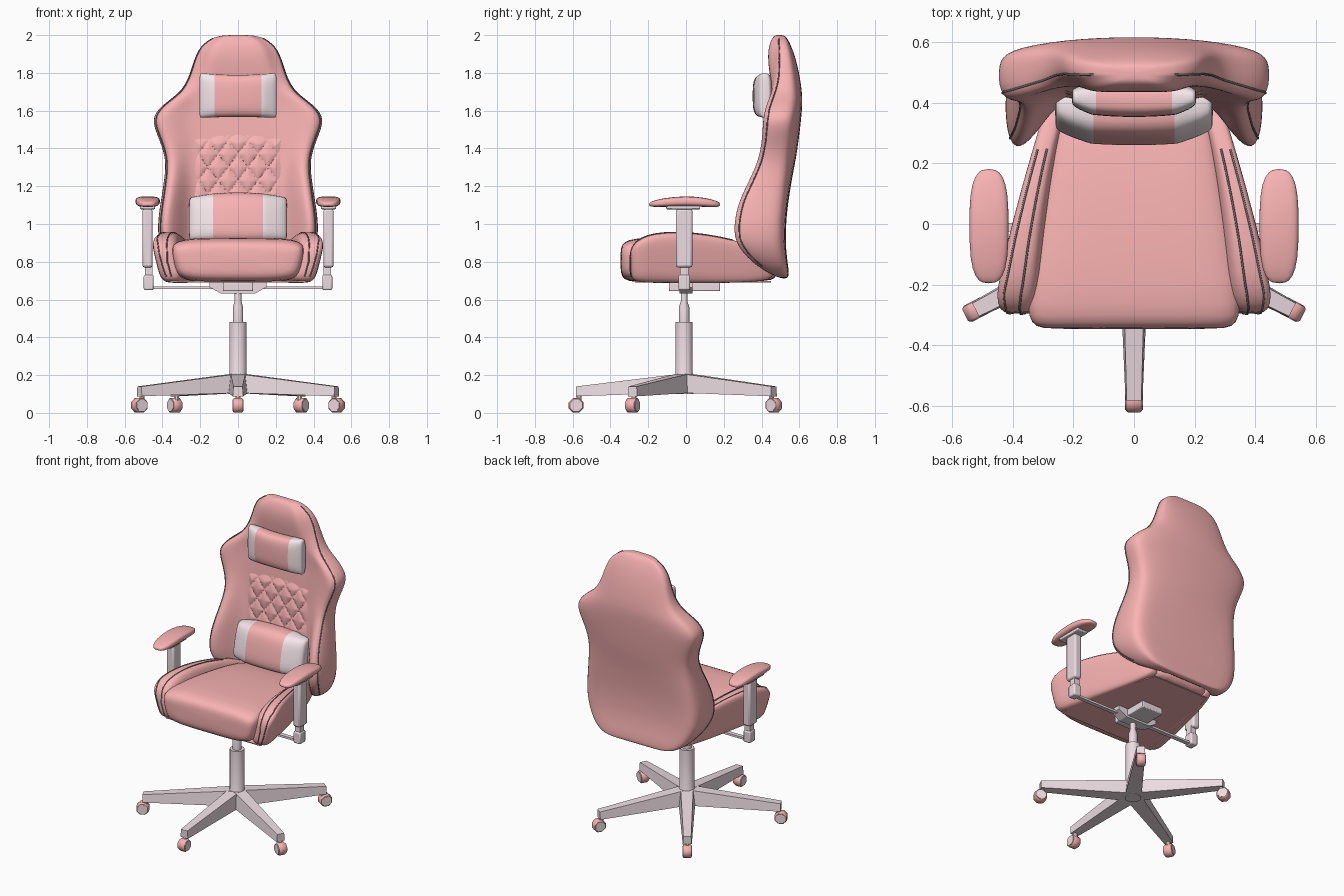
import bpy, bmesh, math
from mathutils import Vector, Matrix

if "Cube" in bpy.data.objects:
    bpy.data.objects.remove(bpy.data.objects["Cube"])


def material(name, rgb):
    m = bpy.data.materials.new(name)
    m.diffuse_color = (*rgb, 1)
    m.use_nodes = True
    m.node_tree.nodes["Principled BSDF"].inputs["Base Color"].default_value = m.diffuse_color
    return m


PINK = material("pink_leather", (0.95, 0.45, 0.45))
PALE = material("pale_plastic", (0.84, 0.72, 0.76))
WHITE = material("white_fabric", (0.92, 0.80, 0.83))
DARK = material("grey_piping", (0.2, 0.21, 0.21))


def finish(name, bm, mat, subsurf=0, mirror=False, bevel=0, smooth=40):
    bmesh.ops.recalc_face_normals(bm, faces=bm.faces[:])
    me = bpy.data.meshes.new(name)
    bm.to_mesh(me)
    bm.free()
    ob = bpy.data.objects.new(name, me)
    bpy.context.collection.objects.link(ob)
    me.materials.append(mat)
    if bevel:
        b = ob.modifiers.new("bevel", 'BEVEL')
        b.width, b.segments = bevel, 2
    if subsurf:
        s = ob.modifiers.new("subsurf", 'SUBSURF')
        s.levels = s.render_levels = subsurf
    if mirror:
        ob.modifiers.new("mirror", 'MIRROR')
    if smooth:
        me.shade_smooth() if subsurf else me.set_sharp_from_angle(angle=math.radians(smooth))
    return ob


def loft(name, rings, mat, **kw):
    bm = bmesh.new()
    rows = [[bm.verts.new(p) for p in r] for r in rings]
    n = len(rows[0])
    for a, b in zip(rows, rows[1:]):
        for i in range(n):
            bm.faces.new((a[i], a[(i + 1) % n], b[(i + 1) % n], b[i]))
    bm.faces.new(rows[0])
    bm.faces.new(rows[-1])
    return finish(name, bm, mat, **kw)


def ring(axis, p, a0, a1, b0, b1, e=0.45, taper=1, lean=0, n=20):
    """Rounded-box section across the x or y axis."""
    out = []
    for k in range(n):
        t = 2 * math.pi * (k + 0.5) / n
        c, s = math.cos(t), math.sin(t)
        u = math.copysign(abs(c) ** e, c)
        v = math.copysign(abs(s) ** e, s)
        a, b = (a0 + a1) / 2 + (a1 - a0) / 2 * u, (b0 + b1) / 2 + (b1 - b0) / 2 * v
        if axis == 'y':
            out.append(Vector((a * (taper + (1 - taper) * (v + 1) / 2), p, b)))
        else:
            out.append(Vector((p, a + lean * v, b)))
    return out


def box(name, c, s, mat=PALE, **kw):
    bm = bmesh.new()
    bmesh.ops.create_cube(bm, size=1, matrix=Matrix.Translation(c) @ Matrix.Diagonal((*s, 1)))
    return finish(name, bm, mat, **kw)


def lathe(name, profile, n, mat, matrix=Matrix(), **kw):
    rings = [[matrix @ Vector((r * math.cos(2 * math.pi * (k + .5) / n),
                               r * math.sin(2 * math.pi * (k + .5) / n), z)) for k in range(n)]
             for r, z in profile]
    ob = loft(name, rings, mat, **kw)
    ob.data.shade_smooth()
    ob.data.set_sharp_from_angle(angle=math.radians(40))
    return ob


def piping(name, points, target, radius=0.0035):
    """Cord laid on the surface of the target part."""
    ev = target.evaluated_get(bpy.context.evaluated_depsgraph_get())
    hits = [ev.closest_point_on_mesh(p) for p in points]
    pts = [h[1] + h[2] * .001 for h in hits]
    for side, sg in (("right", 1), ("left", -1)):
        cu = bpy.data.curves.new(name, 'CURVE')
        cu.dimensions, cu.bevel_depth, cu.bevel_resolution = '3D', radius, 1
        sp = cu.splines.new('POLY')
        sp.points.add(len(pts) - 1)
        for q, p in zip(sp.points, pts):
            q.co = (sg * p.x, p.y, p.z, 1)
        cu.materials.append(DARK)
        bpy.context.collection.objects.link(bpy.data.objects.new(f"{name}_{side}", cu))


def dense(pts, n=5):
    pts = [Vector(p) for p in pts]
    return [a.lerp(b, i / n) for a, b in zip(pts, pts[1:]) for i in range(n)] + [pts[-1]]


# star base: legs with casters
HUB = Vector((0, -0.01, 0))
for i, (x, y) in enumerate([(0, -.582), (.522, -.283), (-.522, -.283), (.335, .465), (-.335, .465)]):
    d = Vector((x, y, 0)) - HUB
    u = d.normalized()
    t = Vector((-u.y, u.x, 0))
    sect = lambda o, wt, wb, z0, z1: [o + t * wb + Vector((0, 0, z0)), o + t * wt + Vector((0, 0, z1)),
                                      o - t * wt + Vector((0, 0, z1)), o - t * wb + Vector((0, 0, z0))]
    loft(f"base_leg_{i}", [sect(HUB, .04, .055, .105, .208), sect(HUB + u * .06, .038, .05, .105, .202),
                           sect(HUB + d, .024, .028, .088, .14)], PALE, smooth=0)
    M = Matrix.Translation((x, y, .04)) @ t.to_track_quat('Z', 'Y').to_matrix().to_4x4()
    lathe(f"caster_wheel_{i}", [(.036, -.027), (.042, -.02), (.042, .02), (.036, .027)], 8, PINK, M)
    lathe(f"caster_cap_{i}", [(.033, -.03), (.033, .03)], 8, PALE, M)
    lathe(f"caster_stem_{i}", [(.014, .05), (.014, .1)], 8, PALE, Matrix.Translation(Vector((x, y, 0)) - u * .015))

# gas column and tilt mechanism
lathe("gas_column", [(.05, .1), (.05, .2), (.046, .21), (.046, .48), (.028, .48), (.028, .56), (.018, .59), (.018, .68)],
      16, PALE, Matrix.Translation(HUB))
box("tilt_plate", (0, .045, .667), (.16, .27, .045), bevel=.005)
loft("tilt_bracket", [[Vector((sx * w, sy * .035, z)) for sx, sy in ((1, 1), (-1, 1), (-1, -1), (1, -1))]
                      for w, z in ((.09, .632), (.15, .665), (.15, .695))], PALE, smooth=0)
box("arm_crossbar", (0, -.01, .662), (.96, .028, .014))

# armrests
box("arm_foot", (.473, -.01, .69), (.052, .062, .08), bevel=.008, mirror=True)
box("arm_neck", (.473, -.01, .75), (.04, .045, .06), mirror=True)
box("arm_post", (.479, -.01, .925), (.054, .088, .31), bevel=.012, mirror=True)
box("arm_pad_plate", (.479, -.015, 1.088), (.08, .18, .02), bevel=.005, mirror=True)
loft("arm_pad", [ring('y', y, .478 - w, .478 + w, z0, z1, .6, n=16) for y, w, z0, z1 in [
    (-.196, .022, 1.096, 1.112), (-.178, .045, 1.09, 1.122), (-.12, .064, 1.09, 1.138), (0, .066, 1.095, 1.15),
    (.1, .064, 1.09, 1.14), (.16, .048, 1.088, 1.124), (.182, .022, 1.094, 1.112)]],
    PINK, subsurf=1, mirror=True)

# seat cushion and underside
loft("seat_cushion", [ring('y', y, -w, w, z0, z1, .42, .88) for y, w, z0, z1 in [
    (-.347, .30, .755, .86), (-.339, .34, .718, .893), (-.31, .368, .696, .917), (-.22, .368, .688, .93),
    (0, .335, .688, .927), (.25, .285, .69, .907), (.42, .25, .696, .872), (.485, .22, .71, .8)]],
    PINK, subsurf=1)
loft("seat_underside", [[Vector((sx * w, y, z)) for sx, z in ((-1, .691), (1, .691), (1, .697), (-1, .697))]
                        for y, w in ((-.27, .36), (0, .335), (.25, .27), (.45, .21))], PINK, smooth=0)

# seat side bolsters with piping
BOL = [(-.296, .37, .425, .74, .84), (-.285, .34, .455, .70, .888), (-.24, .325, .469, .69, .928),
       (-.17, .315, .455, .687, .952), (-.05, .305, .427, .687, .96), (.1, .285, .387, .687, .948),
       (.25, .26, .342, .687, .918), (.4, .22, .297, .695, .872), (.47, .2, .265, .715, .8)]
bol = loft("seat_bolster", [ring('y', *r, .5, .88) for r in BOL], PINK, subsurf=1)
for j, f in enumerate((.32, .74)):
    line = [((r[1] + (r[2] - r[1]) * f), r[0], r[4] + .01) for r in BOL[1:7]]
    line = [(.33 + .07 * f, -.30, .715), (.345 + .09 * f, -.305, .80)] + line
    piping(f"seat_piping_{j}", dense(line), bol)
bol.modifiers.new("mirror", 'MIRROR')

# backrest shell: z, half width, panel y, wing front y, back y at centre, back y at edge
BACK = [(2.001, .07, .475, .488, .515, .51), (1.988, .135, .457, .485, .535, .525), (1.94, .202, .437, .48, .56, .54),
        (1.87, .232, .433, .48, .585, .557), (1.78, .258, .445, .475, .605, .57), (1.70, .30, .455, .455, .617, .576),
        (1.64, .388, .455, .423, .62, .573), (1.58, .446, .455, .403, .615, .568), (1.52, .447, .45, .398, .609, .563),
        (1.44, .412, .445, .394, .599, .556), (1.34, .38, .44, .375, .584, .544), (1.24, .388, .435, .326, .563, .533),
        (1.12, .408, .43, .26, .543, .523), (1.02, .423, .42, .236, .532, .513), (.92, .423, .41, .233, .528, .513),
        (.84, .394, .41, .29, .533, .518), (.77, .342, .44, .377, .543, .53), (.73, .282, .48, .455, .545, .535),
        (.711, .2, .51, .505, .538, .534)]


def back_ring(z, w, yp, yw, yb, ye):
    xi = min(.25, w * .66)
    half = [(xi * .5, yp), (xi * .97, yp), (xi + (w - xi) * .36, yp + (yw - yp) * .58), (w * .9, yw),
            (w, yw + (ye - yw) * .18), (w * 1.01, yw + (ye - yw) * .78), (w * .94, ye + .006),
            (w * .6, ye + (yb - ye) * .78)]
    right = [Vector((x, y, z)) for x, y in half]
    left = [Vector((-p.x, p.y, z)) for p in reversed(right)]
    return [Vector((0, yp, z))] + right + [Vector((0, yb, z))] + left


back = loft("backrest", [back_ring(*r) for r in BACK], PINK, subsurf=2)
piping("back_piping", dense([(r[1], r[3] + (r[5] - r[3]) * .15, r[0]) for r in BACK[1:17]]), back)

# diamond-tufted panel following the backrest front
ev = back.evaluated_get(bpy.context.evaluated_depsgraph_get())
bm = bmesh.new()
NX, NZ = 96, 80
grid = []
for j in range(NZ + 1):
    row = []
    for i in range(NX + 1):
        s, t = 2 * i / NX - 1, j / NZ
        x, z = s * .235, 1.10 + t * (.385 - .03 * s * s)
        hit, loc, _, _ = ev.ray_cast(Vector((x, 0, z)), Vector((0, 1, 0)))
        a, b = x / .105 + (z - 1.37) / .14, x / .105 - (z - 1.37) / .14
        edge = min(1, (1 - abs(s)) * 6, (1 - t) * 7, t * 9)
        h = .002 + .014 * min(abs(math.sin(math.pi * a)), abs(math.sin(math.pi * b))) ** .55
        row.append(bm.verts.new((x, (loc.y if hit else .43) + .004 - (h + .004) * edge, z)))
    grid.append(row)
for j in range(NZ):
    for i in range(NX):
        bm.faces.new((grid[j][i], grid[j][i + 1], grid[j + 1][i + 1], grid[j + 1][i]))
finish("tufted_panel", bm, PINK).data.shade_smooth()


# head and lumbar pillows with white end bands
def pillow(name, w, band, z0, z1, y0, y1, bend, flare, lean):
    xs = [1, .975, .9, (band + .005) / w, band / w, .35, 0]
    rings = []
    for f in [-v for v in xs] + xs[-2::-1]:
        q = abs(f)
        thick = (1 - q ** 6 * .6) * (y1 - y0) / 2
        dz = flare * q * q - (.02 if q == 1 else 0)
        yc = (y0 + y1) / 2 + bend * q * q
        rings.append(ring('x', f * w, yc - thick, yc + thick, z0 - dz * .3, z1 + dz, .6, lean=lean))
    ob = loft(name, rings, PINK, subsurf=1)
    ob.data.materials.append(WHITE)
    for p in ob.data.polygons:
        p.material_index = int(abs(p.center.x) > band)


pillow("head_pillow", .205, .135, 1.565, 1.79, .352, .465, .01, .012, 0)
pillow("lumbar_pillow", .26, .14, .905, 1.17, .268, .435, .015, -.03, .025)
